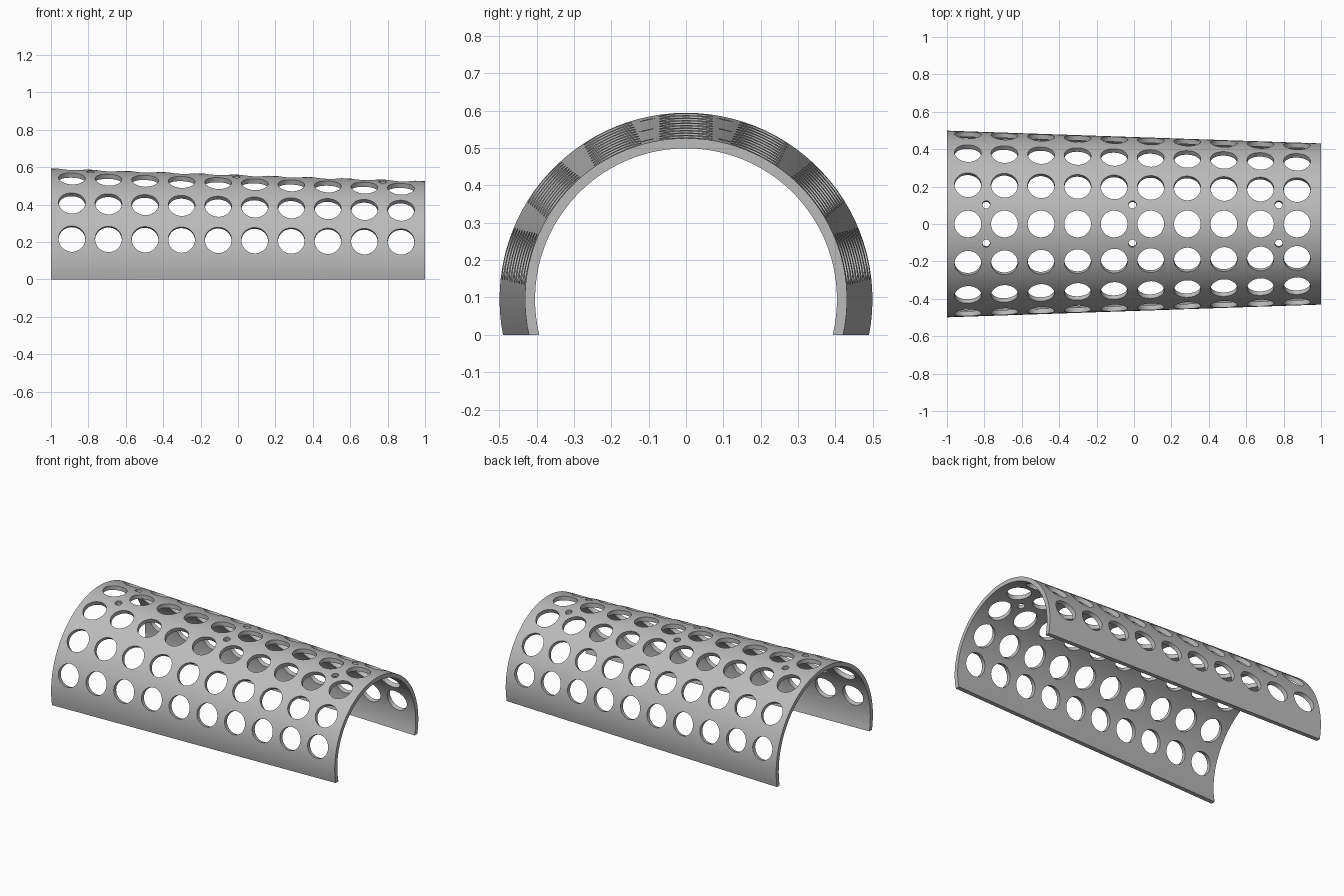
import bpy, bmesh
from math import asin, sin, cos, pi, radians
from mathutils import Matrix, Vector

if "Cube" in bpy.data.objects:
    bpy.data.objects.remove(bpy.data.objects["Cube"])

AXIS_Z = 0.095            # height of the tube axis above the cut edge
WALL = 0.027
SEGMENTS = 56
FIRST, STEP, COLUMNS = -0.888, 0.1955, 10


def outer_radius(x):
    return 0.465 - 0.034 * x


def make_object(name, bm):
    bmesh.ops.recalc_face_normals(bm, faces=bm.faces)
    mesh = bpy.data.meshes.new(name)
    bm.to_mesh(mesh)
    bm.free()
    ob = bpy.data.objects.new(name, mesh)
    bpy.context.collection.objects.link(ob)
    return ob


# Tapered arched shell, its lower edges trimmed flat on the ground
bm = bmesh.new()
stations = [-1] + [FIRST + STEP * (i + 0.5) for i in range(COLUMNS - 1)] + [1]


def arc(x, radius):
    start = -asin(AXIS_Z / radius)
    verts = []
    for i in range(SEGMENTS + 1):
        a = start + (pi - 2 * start) * i / SEGMENTS
        verts.append(bm.verts.new((x, radius * cos(a), AXIS_Z + radius * sin(a))))
    return verts


# Each section is a closed loop: outer arc, then inner arc reversed
sections = [arc(x, outer_radius(x)) + arc(x, outer_radius(x) - WALL)[::-1]
            for x in stations]
count = len(sections[0])
for a, b in zip(sections, sections[1:]):
    for i in range(count):
        j = (i + 1) % count
        bm.faces.new((a[i], a[j], b[j], b[i]))
for s in (sections[0], sections[-1]):
    for i in range(SEGMENTS):
        bm.faces.new((s[i], s[i + 1], s[count - 2 - i], s[count - 1 - i]))
shell = make_object("perforated_shell", bm)

# Radial drills for the large vents and the small fixing holes
bm = bmesh.new()


def drill(x, angle, radius, sides):
    direction = Vector((0, sin(angle), cos(angle)))
    centre = Vector((x, 0, AXIS_Z)) + direction * (outer_radius(x) - WALL / 2)
    matrix = Matrix.Translation(centre) @ Matrix.Rotation(-angle, 4, "X")
    bmesh.ops.create_cone(bm, cap_ends=True, segments=sides, radius1=radius,
                          radius2=radius, depth=0.1, matrix=matrix)


for column in range(COLUMNS):
    for row in range(-3, 4):
        drill(FIRST + STEP * column, radians(25.2) * row, 0.0715, 40)
for gap in (0.5, 4.5, 8.5):
    x = FIRST + STEP * gap
    for side in (-1, 1):
        drill(x, side * asin(0.104 / outer_radius(x)), 0.021, 20)
cutter = make_object("hole_cutter", bm)
cutter.hide_render = True

# Cut the holes
cut = shell.modifiers.new("holes", "BOOLEAN")
cut.operation = "DIFFERENCE"
cut.solver = "EXACT"
cut.object = cutter
bpy.ops.object.select_all(action="DESELECT")
shell.select_set(True)
bpy.context.view_layer.objects.active = shell
bpy.ops.object.modifier_apply(modifier=cut.name)
bpy.data.objects.remove(cutter)
bpy.ops.object.shade_smooth_by_angle(angle=radians(30))

# Single plain grey
grey = bpy.data.materials.new("plain_grey")
grey.use_nodes = True
colour = (0.5, 0.5, 0.5, 1)
grey.diffuse_color = colour
grey.node_tree.nodes["Principled BSDF"].inputs["Base Color"].default_value = colour
shell.data.materials.clear()
shell.data.materials.append(grey)
